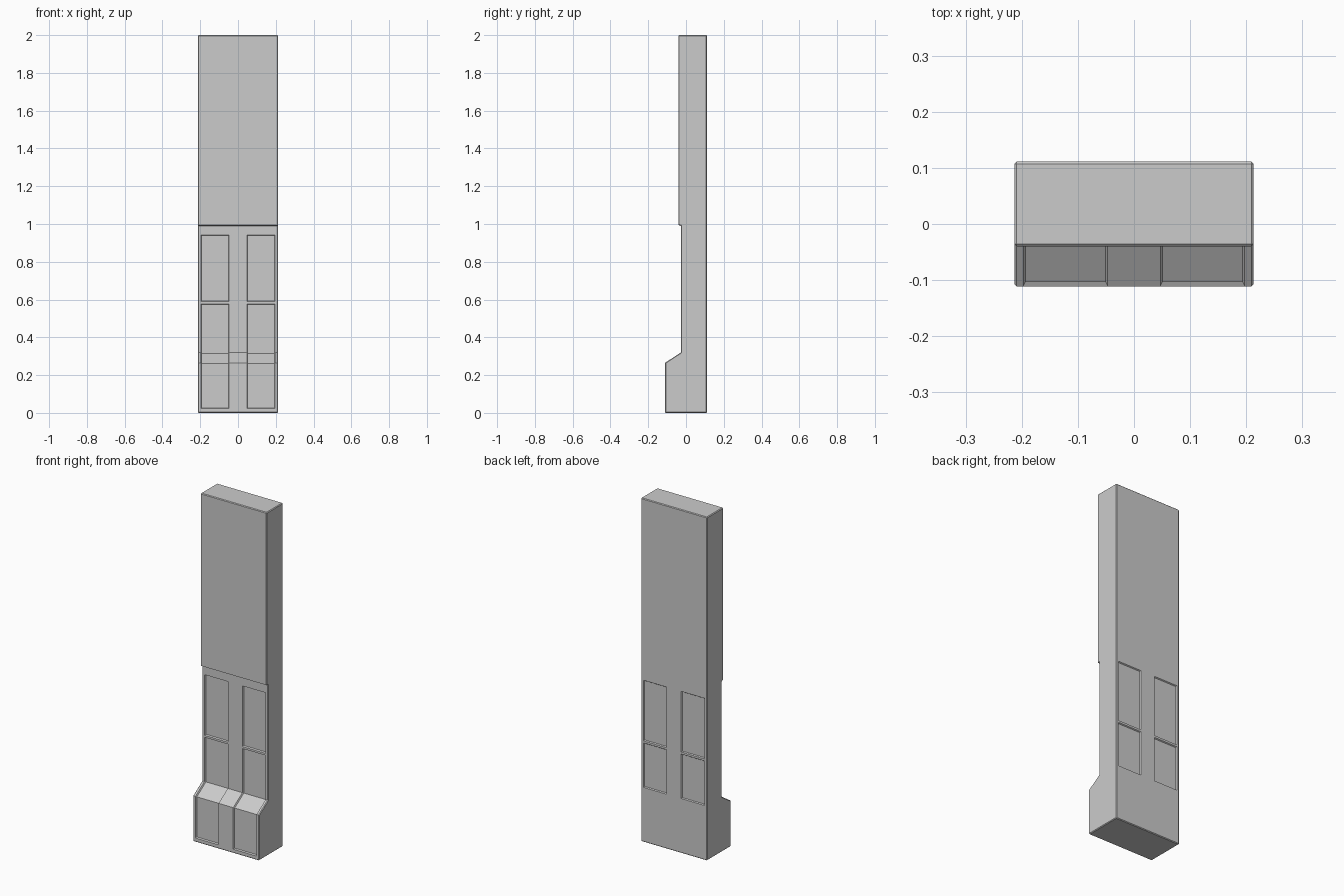
import bpy, bmesh

if "Cube" in bpy.data.objects:
    bpy.data.objects.remove(bpy.data.objects["Cube"])

HALF_W = 0.213
# Side profile (y, z): stepped base, slope, recessed middle, thicker shaft
PROFILE = [(0.111, 0), (0.111, 2), (-0.04, 2), (-0.04, 0.995), (-0.027, 0.99),
           (-0.027, 0.32), (-0.111, 0.265), (-0.111, 0)]
COLUMNS = [(-0.197, -0.047), (0.047, 0.197)]
FRONT_ROWS = [(0.023, 0.577), (0.589, 0.942)]
BACK_ROWS = [(0.318, 0.577), (0.589, 0.942)]

bm = bmesh.new()

# Extrude the profile across the width
face = bm.faces.new([bm.verts.new((-HALF_W, y, z)) for y, z in PROFILE])
ext = bmesh.ops.extrude_face_region(bm, geom=[face])
bmesh.ops.translate(bm, vec=(2 * HALF_W, 0, 0),
                    verts=[v for v in ext["geom"] if isinstance(v, bmesh.types.BMVert)])
bmesh.ops.recalc_face_normals(bm, faces=bm.faces)

# Narrow chamfer on the side outlines and the top and bottom rims
rim = [e for e in bm.edges
       if any(abs(f.normal.x) > 0.9 or abs(f.normal.z) > 0.95 and f.calc_center_median().z in (0, 2)
              for f in e.link_faces)]
bmesh.ops.bevel(bm, geom=rim, offset=0.004, segments=1, affect='EDGES')


def cut(co, no):
    bmesh.ops.bisect_plane(bm, geom=bm.verts[:] + bm.edges[:] + bm.faces[:],
                           plane_co=co, plane_no=no, dist=1e-5)


# Grid lines that outline the panels
for col in COLUMNS:
    for x in col:
        cut((x, 0, 0), (1, 0, 0))
for z in sorted({z for row in FRONT_ROWS + BACK_ROWS for z in row}):
    cut((0, 0, z), (0, 0, 1))


def sink_panels(rows, side, depth):
    """Sink the panels on one side (-1 front, 1 back), following the slope."""
    bm.normal_update()
    for x0, x1 in COLUMNS:
        for z0, z1 in rows:
            faces = [f for f in bm.faces if f.normal.y * side > 0.3
                     and x0 < f.calc_center_median().x < x1
                     and z0 < f.calc_center_median().z < z1]
            bmesh.ops.inset_region(bm, faces=faces, thickness=0.004, depth=-depth,
                                   use_even_offset=True, use_boundary=True)


sink_panels(FRONT_ROWS, -1, 0.008)
sink_panels(BACK_ROWS, 1, 0.006)

# Tidy the flat faces
bmesh.ops.dissolve_limit(bm, angle_limit=0.01, verts=bm.verts, edges=bm.edges)
bmesh.ops.recalc_face_normals(bm, faces=bm.faces)

mesh = bpy.data.meshes.new("panelled_pillar")
bm.to_mesh(mesh)
bm.free()
obj = bpy.data.objects.new("panelled_pillar", mesh)
bpy.context.collection.objects.link(obj)
